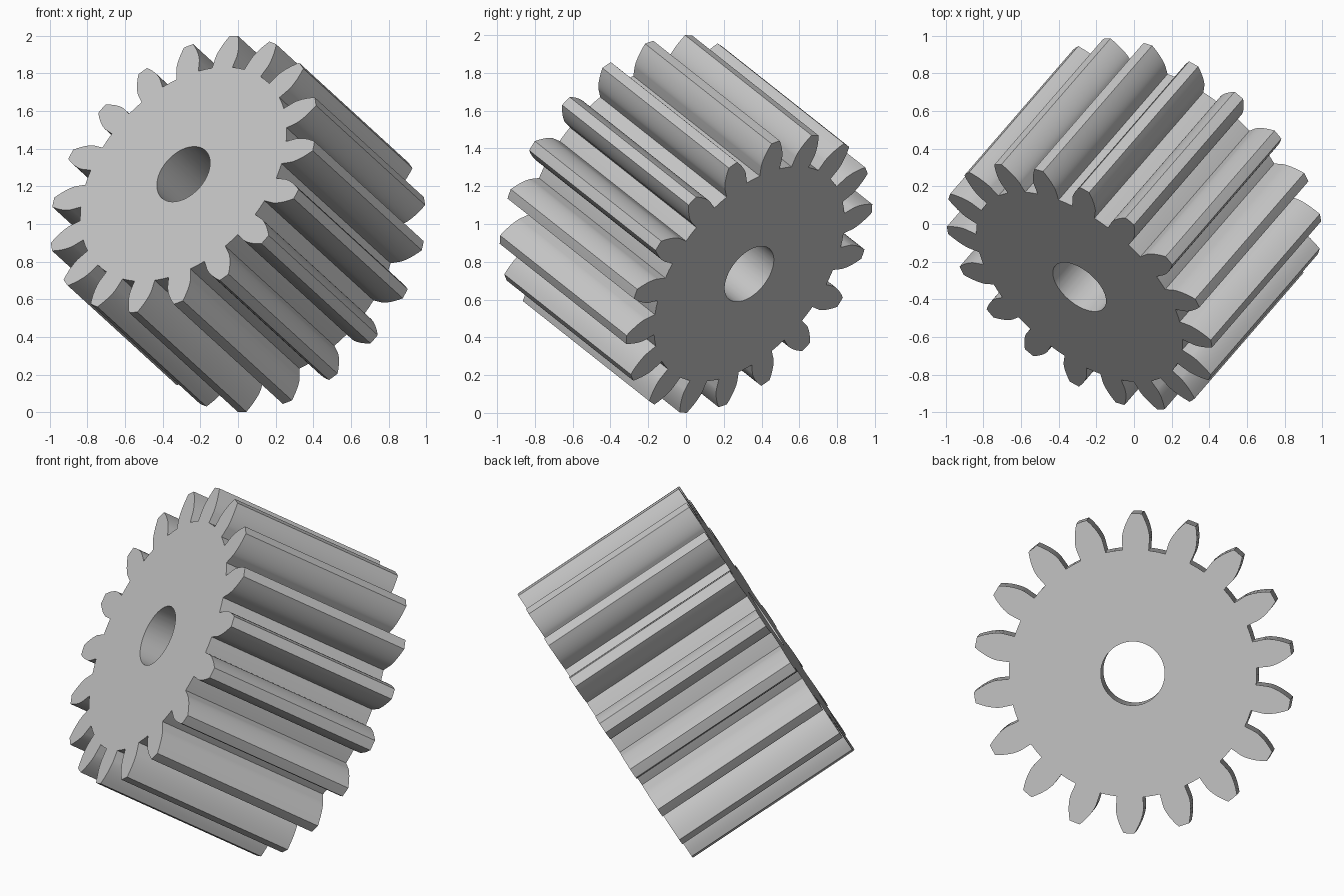
import bpy
import bmesh
from math import sqrt, tan, atan, acos, cos, sin, pi, radians
from mathutils import Vector, Matrix

cube = bpy.data.objects.get("Cube")
if cube:
    bpy.data.objects.remove(cube, do_unlink=True)

# Gear dimensions
TEETH = 18
TIP_R = 0.856
MODULE = TIP_R / (TEETH / 2 + 1)
PITCH_R = MODULE * TEETH / 2
ROOT_R = PITCH_R - 1.25 * MODULE
BASE_R = PITCH_R * cos(radians(20))
BORE_R = 0.171
HALF_LENGTH = 0.516
PHASE = radians(1.75)
FLANK_STEPS = 8


def involute(r):
    """Polar angle swept by an involute when it reaches radius r."""
    a = acos(min(1.0, BASE_R / r))
    return tan(a) - a


def tooth_profile():
    """(angle, radius) pairs for one tooth and the valley after it."""
    base_half = pi / (2 * TEETH) + involute(PITCH_R)
    flank = [(base_half + 0.004, ROOT_R)]
    for i in range(FLANK_STEPS + 1):
        r = BASE_R + (TIP_R - BASE_R) * (i / FLANK_STEPS) ** 1.5
        flank.append((base_half - involute(r), r))
    rising = [(-a, r) for a, r in flank]
    valley = [(pi / TEETH, ROOT_R)]
    return rising + [(0, TIP_R)] + flank[::-1] + valley


# Closed ring of sections: outer and bore edge on both ends
bm = bmesh.new()
sections = []
for k in range(TEETH):
    for angle, radius in tooth_profile():
        t = angle + PHASE + k * 2 * pi / TEETH
        corners = [(radius, -HALF_LENGTH), (radius, HALF_LENGTH),
                   (BORE_R, HALF_LENGTH), (BORE_R, -HALF_LENGTH)]
        sections.append([bm.verts.new((r * cos(t), r * sin(t), z)) for r, z in corners])

for s, n in zip(sections, sections[1:] + sections[:1]):
    for i in range(4):
        j = (i + 1) % 4
        bm.faces.new((s[i], n[i], n[j], s[j]))
bmesh.ops.recalc_face_normals(bm, faces=bm.faces)

# Tilt the gear axis towards the front, right and top
axis = Vector((-0.29, -0.335, 0.265)).normalized()
up = (Vector((0, 0, 1)) - axis * axis.z).normalized()
side = axis.cross(up)
rotation = Matrix((up, side, axis)).transposed().to_4x4()
bm.transform(Matrix.Translation((0, 0, 1)) @ rotation)

mesh = bpy.data.meshes.new("spur_gear")
bm.to_mesh(mesh)
bm.free()
gear = bpy.data.objects.new("spur_gear", mesh)
bpy.context.collection.objects.link(gear)

# Plain grey material
grey = bpy.data.materials.new("light_grey")
grey.use_nodes = True
colour = (0.55, 0.55, 0.55, 1)
grey.diffuse_color = colour
grey.node_tree.nodes["Principled BSDF"].inputs["Base Color"].default_value = colour
mesh.materials.append(grey)

# Smooth flanks and bore, sharp tooth edges
bpy.ops.object.select_all(action="DESELECT")
gear.select_set(True)
bpy.context.view_layer.objects.active = gear
bpy.ops.object.shade_smooth_by_angle(angle=radians(30))
